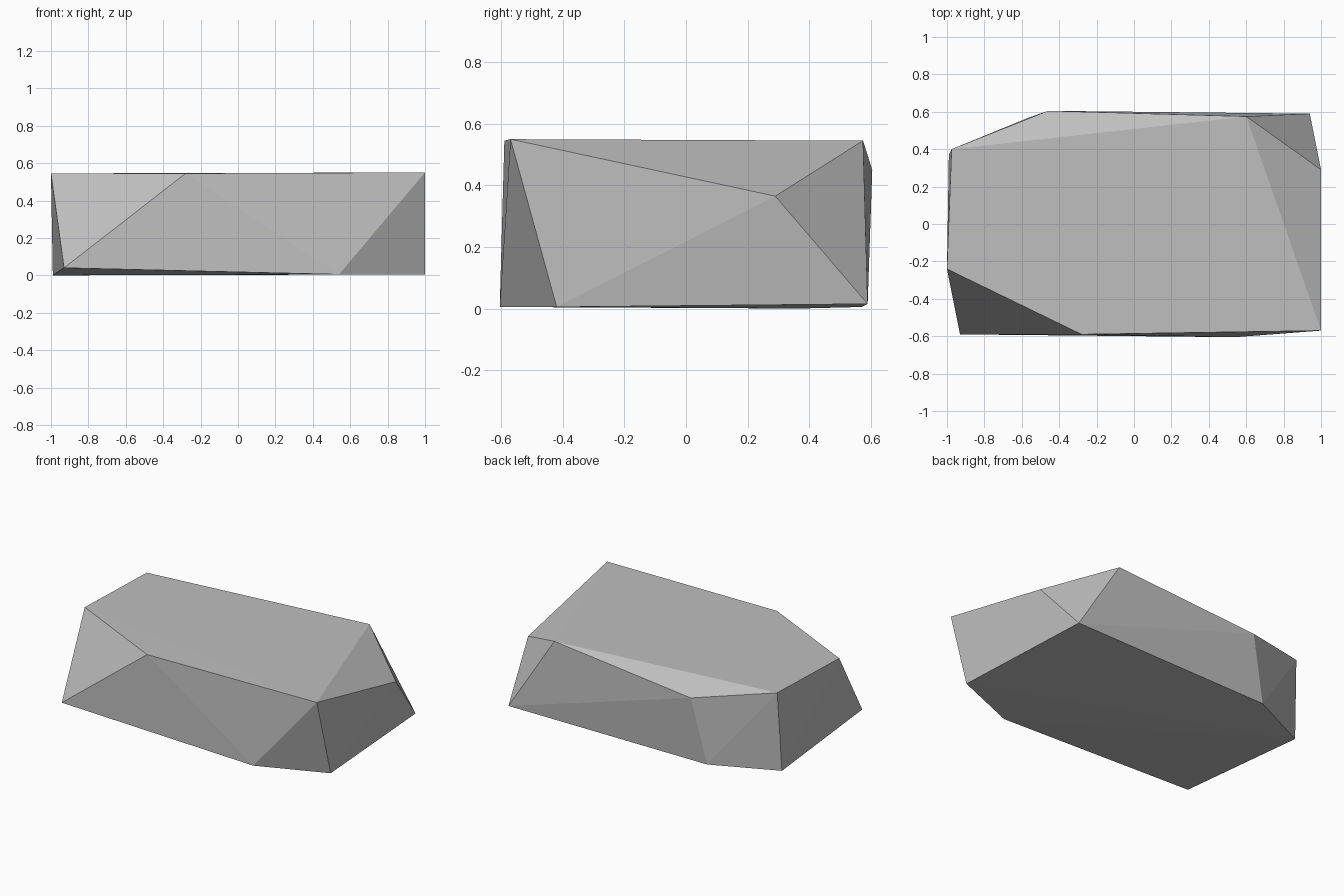
import bpy
import bmesh
from mathutils import Vector

cube = bpy.data.objects.get("Cube")
if cube:
    bpy.data.objects.remove(cube, do_unlink=True)


def make_material(name, colour):
    mat = bpy.data.materials.new(name)
    mat.use_nodes = True
    mat.diffuse_color = colour
    bsdf = next(n for n in mat.node_tree.nodes if n.type == "BSDF_PRINCIPLED")
    bsdf.inputs["Base Color"].default_value = colour
    return mat


def make_hull(name, points, material):
    """Wrap a flat-faced convex solid around corner points."""
    bm = bmesh.new()
    for point in points:
        bm.verts.new(Vector(point))
    bmesh.ops.convex_hull(bm, input=bm.verts[:])
    bmesh.ops.recalc_face_normals(bm, faces=bm.faces[:])
    mesh = bpy.data.meshes.new(name)
    bm.to_mesh(mesh)
    bm.free()
    mesh.materials.append(material)
    obj = bpy.data.objects.new(name, mesh)
    bpy.context.collection.objects.link(obj)
    return obj


# Corners of the flat upper face
top_rim = [(-1.0, -0.24, 0.545), (-0.28, -0.59, 0.545), (1.0, -0.57, 0.55),
           (0.60, 0.575, 0.545), (-0.975, 0.40, 0.545)]

# Chipped corners between the upper and lower faces
chips = [(1.0, 0.29, 0.365), (-0.46, 0.605, 0.45)]

# Corners of the underside
base_rim = [(-0.93, -0.59, 0.04), (0.54, -0.605, 0.005), (1.0, -0.42, 0.005),
            (0.94, 0.59, 0.015), (-0.56, 0.57, 0.005), (-0.99, 0.37, 0.0)]

stone_grey = make_material("stone grey", (0.52, 0.52, 0.52, 1.0))
make_hull("flat_rock", top_rim + chips + base_rim, stone_grey)
